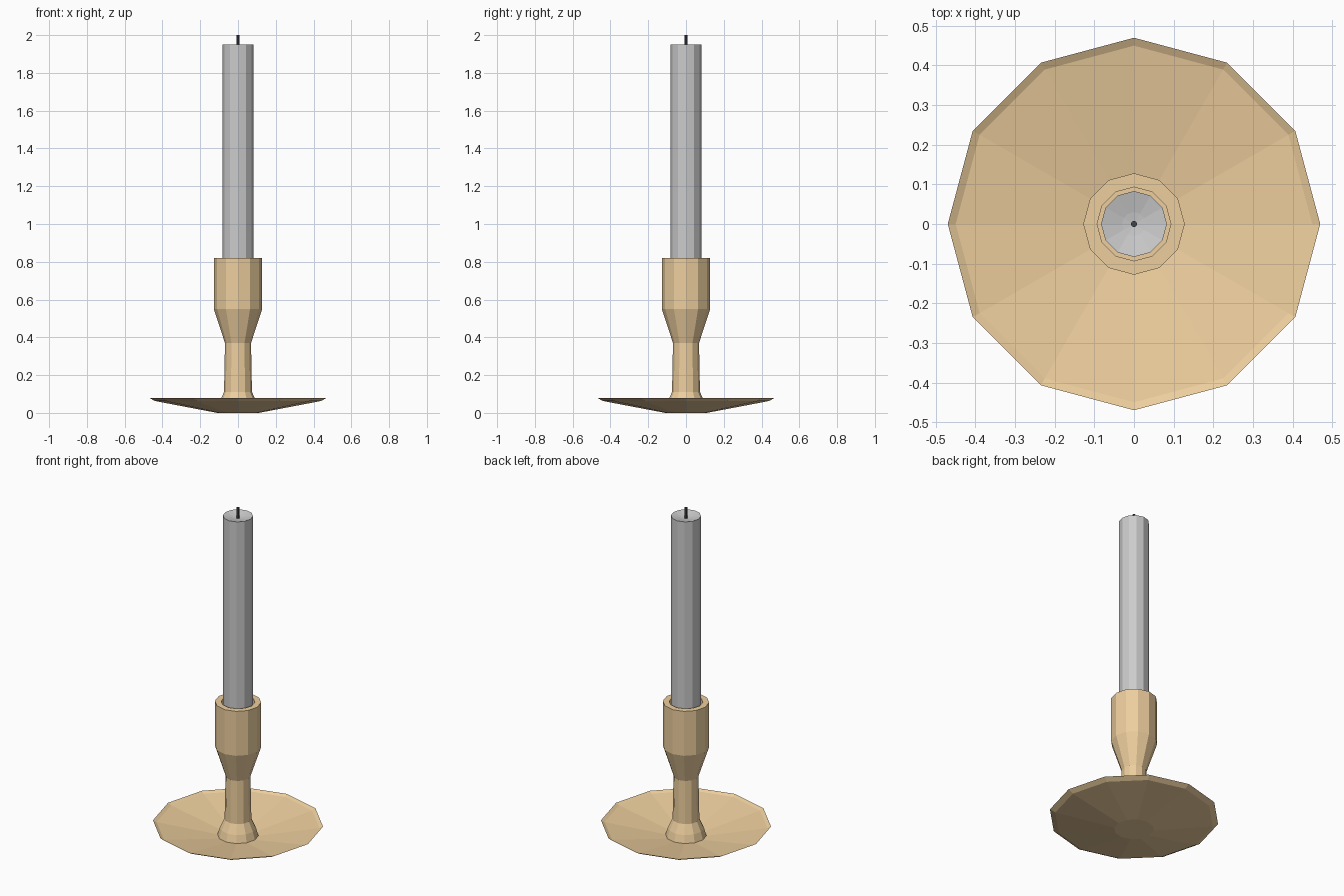
import bpy, bmesh, math

if "Cube" in bpy.data.objects:
    bpy.data.objects.remove(bpy.data.objects["Cube"])

SIDES = 12


def material(name, rgb):
    m = bpy.data.materials.new(name)
    m.diffuse_color = (*rgb, 1.0)
    m.use_nodes = True
    m.node_tree.nodes["Principled BSDF"].inputs["Base Color"].default_value = m.diffuse_color
    return m


def lathe(name, profile, mat=None, sides=SIDES):
    """Spin a closed-to-axis (radius, height) profile around z, flat shaded."""
    bm = bmesh.new()
    rings = []
    for r, z in profile:
        if r == 0:
            rings.append([bm.verts.new((0, 0, z))] * sides)
        else:
            rings.append([bm.verts.new((r * math.cos(2 * math.pi * i / sides),
                                        r * math.sin(2 * math.pi * i / sides), z))
                          for i in range(sides)])
    for a, b in zip(rings, rings[1:]):
        for i in range(sides):
            j = (i + 1) % sides
            bm.faces.new(dict.fromkeys((a[i], a[j], b[j], b[i])))
    bmesh.ops.recalc_face_normals(bm, faces=bm.faces)
    mesh = bpy.data.meshes.new(name)
    bm.to_mesh(mesh)
    bm.free()
    obj = bpy.data.objects.new(name, mesh)
    bpy.context.collection.objects.link(obj)
    if mat:
        mesh.materials.append(mat)
    return obj


brass = material("brass", (0.85, 0.62, 0.34))
dark = material("charred", (0.06, 0.06, 0.06))

# Shallow dish, flared stem and hollow cup in one turned piece
lathe("candle_holder", [
    (0, 0), (0.11, 0), (0.44, 0.063), (0.47, 0.08),
    (0.45, 0.07), (0.113, 0.01),
    (0.10, 0.055), (0.074, 0.11), (0.069, 0.37),
    (0.128, 0.55), (0.128, 0.82), (0.093, 0.82),
    (0.093, 0.57), (0, 0.57)], brass)

# Candle with a slightly hollowed top
lathe("candle", [(0, 0.57), (0.083, 0.57), (0.083, 1.95), (0.03, 1.938), (0, 1.934)])

# Wick
lathe("wick", [(0, 1.93), (0.008, 1.93), (0.008, 2.0), (0, 2.0)], dark, 8)
